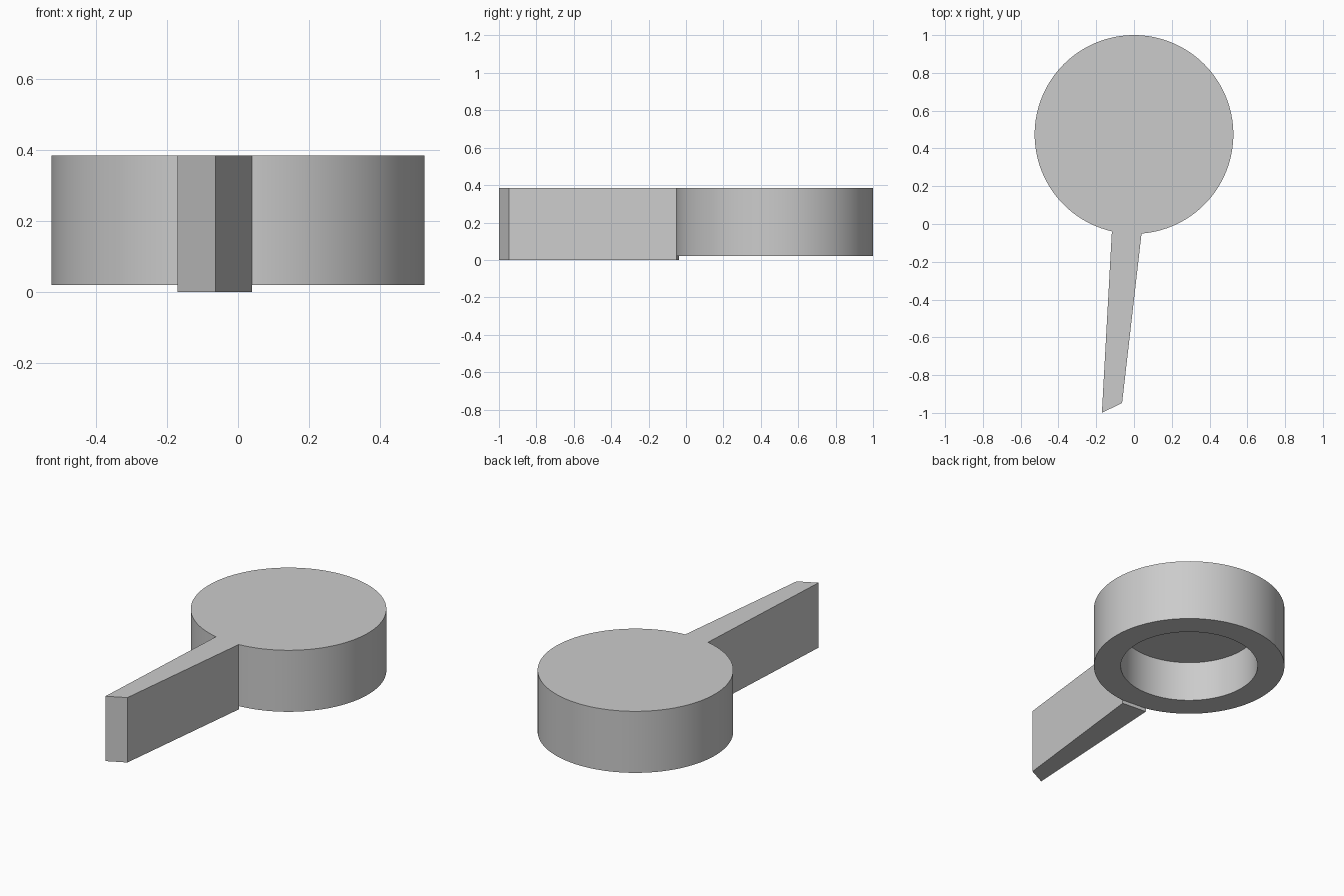
import bpy
import bmesh
from math import cos, sin, radians, sqrt, tau

cube = bpy.data.objects.get("Cube")
if cube:
    bpy.data.objects.remove(cube, do_unlink=True)

TOP = 0.385
CENTRE_Y, RADIUS = 0.474, 0.526

grey = bpy.data.materials.new("plain grey")
grey.use_nodes = True
grey.diffuse_color = (0.6, 0.6, 0.6, 1)
grey.node_tree.nodes["Principled BSDF"].inputs["Base Color"].default_value = (0.6, 0.6, 0.6, 1)


def finish(name, bm):
    bmesh.ops.recalc_face_normals(bm, faces=bm.faces)
    mesh = bpy.data.meshes.new(name)
    bm.to_mesh(mesh)
    bm.free()
    mesh.materials.append(grey)
    obj = bpy.data.objects.new(name, mesh)
    bpy.context.collection.objects.link(obj)
    bpy.ops.object.select_all(action='DESELECT')
    obj.select_set(True)
    bpy.context.view_layer.objects.active = obj
    bpy.ops.object.shade_smooth_by_angle(angle=radians(30))
    return obj


# Round cap: closed top, thick rim and a blind bore from below
def round_cap(segments=128):
    bore, floor, ceiling = 0.378, 0.02, 0.26
    profile = [(RADIUS, TOP), (RADIUS, floor), (bore, floor), (bore, ceiling)]
    bm = bmesh.new()
    angles = [tau * i / segments for i in range(segments)]
    rings = [[bm.verts.new((r * cos(a), CENTRE_Y + r * sin(a), z)) for a in angles]
             for r, z in profile]
    for low, high in zip(rings, rings[1:]):
        for i in range(segments):
            j = (i + 1) % segments
            bm.faces.new((low[i], low[j], high[j], high[i]))
    bm.faces.new(rings[0])
    bm.faces.new(rings[-1])
    return finish("round_cap", bm)


# Tapered lever: flat outline meeting the rim, raised to the cap's top
def lever():
    def rim(x):
        return (x, CENTRE_Y - sqrt(RADIUS ** 2 - x ** 2) + 0.001)

    outline = [(-0.17, -1.0), (-0.063, -0.947), rim(0.04), rim(-0.117)]
    bm = bmesh.new()
    base = bm.faces.new([bm.verts.new((x, y, 0)) for x, y in outline])
    raised = bmesh.ops.extrude_face_region(bm, geom=[base], use_keep_orig=True)
    verts = [v for v in raised["geom"] if isinstance(v, bmesh.types.BMVert)]
    bmesh.ops.translate(bm, verts=verts, vec=(0, 0, TOP))
    return finish("lever", bm)


round_cap()
lever()
